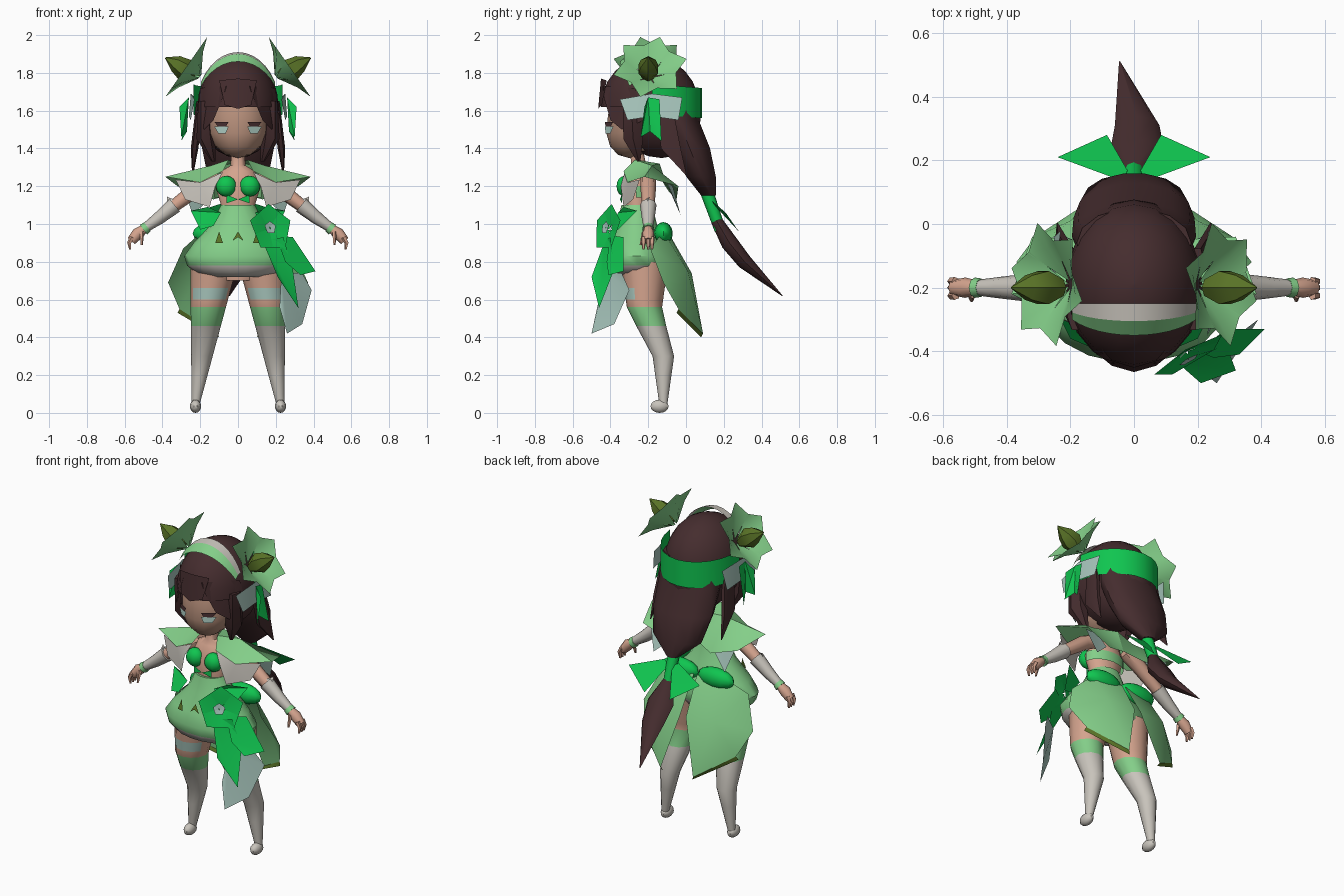
import bpy
import bmesh
from math import sin, cos, pi, radians
from mathutils import Vector

cube = bpy.data.objects.get("Cube")
if cube:
    bpy.data.objects.remove(cube, do_unlink=True)


def material(name, *rgb):
    mat = bpy.data.materials.new(name)
    mat.use_nodes = True
    mat.diffuse_color = (*rgb, 1)
    mat.node_tree.nodes["Principled BSDF"].inputs["Base Color"].default_value = (*rgb, 1)
    return mat


HAIR = material("dark brown hair", .06, .026, .028)
SKIN = material("warm skin", .66, .37, .27)
FACE = material("face skin", .48, .28, .2)
LEAF = material("light green", .23, .62, .25)
BRIGHT = material("bright green", .005, .56, .08)
OLIVE = material("olive bud", .1, .17, .02)
GREY = material("warm grey cloth", .58, .55, .5)
AQUA = material("pale aqua cloth", .4, .58, .52)


def build(name, points, faces, mats, rule=None):
    """Make one mesh object; rule picks a material index from a face centre."""
    mesh = bpy.data.meshes.new(name)
    mesh.from_pydata([tuple(point) for point in points], [], faces)
    for mat in mats if isinstance(mats, list) else [mats]:
        mesh.materials.append(mat)
    bm = bmesh.new()
    bm.from_mesh(mesh)
    bmesh.ops.recalc_face_normals(bm, faces=bm.faces)
    bm.to_mesh(mesh)
    bm.free()
    if rule:
        for face in mesh.polygons:
            face.material_index = rule(face.center)
    obj = bpy.data.objects.new(name, mesh)
    bpy.context.collection.objects.link(obj)
    return obj


def sheet(name, points, mat, closed=False):
    """Thin cloth piece: a fan of triangles around the first point."""
    count = len(points)
    faces = [(0, i, i + 1) for i in range(1, count - 1)]
    if closed:
        faces.append((0, count - 1, 1))
    return build(name, points, faces, mat)


def loft(name, sections, mats, sides=12, side_axis=None, rule=None):
    """Join elliptical rings; with side_axis they turn to follow the path."""
    centres = [Vector(section[:3]) for section in sections]
    last = len(centres) - 1
    points, faces = [], []
    for i, (centre, section) in enumerate(zip(centres, sections)):
        u, v = Vector((1, 0, 0)), Vector((0, 1, 0))
        if side_axis:
            along = centres[min(i + 1, last)] - centres[max(i - 1, 0)]
            v = Vector(side_axis)
            u = v.cross(along).normalized()
        for k in range(sides):
            angle = 2 * pi * k / sides
            points.append(centre + u * cos(angle) * section[3] + v * sin(angle) * section[-1])
    for ring in range(last):
        for k in range(sides):
            a, b = ring * sides + k, ring * sides + (k + 1) % sides
            faces.append((a, b, b + sides, a + sides))
    faces += [range(sides), range(len(points) - sides, len(points))]
    return build(name, points, faces, mats, rule)


def limb(name, path, mat, sides=8):
    """Tube in the arm plane from (x, z, radius) points."""
    loft(name, [(x, -.2, z, radius) for x, z, radius in path], mat, sides, (0, 1, 0))


def blob(name, centres, radii, mat, sides=12, rings=8, lean=0):
    """Ellipsoid; lean pushes its lower half forward."""
    x, y, z = centres[0]
    sections = []
    for i in range(rings + 1):
        height, width = cos(pi * i / rings), max(sin(pi * i / rings), .02)
        sections.append((x, y + lean * min(height, 0), z + radii[2] * height, radii[0] * width, radii[1] * width))
    return loft(name, sections, mat, sides)


def both(maker, name, points, *args, **kw):
    """Make the part on the left (+x) and mirrored on the right."""
    for label, side in (("left_", 1), ("right_", -1)):
        maker(label + name, [(point[0] * side, *point[1:]) for point in points], *args, **kw)


def flower(name, centre, axis, radius, count, mat, cup, width):
    """Ring of cupped petals, each a kite with a sunken middle."""
    turn = Vector(axis).to_track_quat('Z', 'Y')
    outline = ((.05, 0, 0), (.6, width, cup), (1, 0, cup), (.6, -width, cup), (.6, 0, cup * .7))
    points, faces = [], []
    for k in range(count):
        a, n = 2 * pi * (k + .25) / count, len(points)
        for r, w, h in outline:
            local = Vector((r * cos(a) - w * sin(a), r * sin(a) + w * cos(a), h))
            points.append(Vector(centre) + turn @ (local * radius))
        faces += [(n + i, n + (i + 1) % 4, n + 4) for i in range(4)]
    build(name, points, faces, mat)


def arc_band(name, point, start, end, mat, steps=12):
    """Strip whose two edges come from point(angle, edge)."""
    angles = [radians(start + (end - start) * i / steps) for i in range(steps + 1)]
    points = [point(angle, edge) for angle in angles for edge in (0, 1)]
    faces = [(i, i + 1, i + 3, i + 2) for i in range(0, 2 * steps, 2)]
    build(name, points, faces, mat)


# Head and face
blob("head", [(0, -.25, 1.56)], (.17, .165, .21), FACE, 16, lean=.05)
for part, low, high, mat in (("eye", 1.48, 1.515, AQUA), ("eyelash", 1.515, 1.54, HAIR)):
    both(sheet, part, [(.065, -.425, low), (.105, -.4, low), (.125, -.385, high), (.05, -.43, high)], mat)

# Hair cap with the face opening removed
cap = blob("hair_cap", [(0, -.19, 1.62)], (.215, .26, .27), HAIR, 20, 12, lean=-.06)
bm = bmesh.new()
bm.from_mesh(cap.data)
opening = [f for f in bm.faces if f.calc_center_median().z < 1.65 and f.calc_center_median().y < -.25]
bmesh.ops.delete(bm, geom=opening, context='FACES')
bm.to_mesh(cap.data)
bm.free()

# Fringe and side locks
sheet("fringe_centre", [(0, -.45, 1.77), (-.1, -.42, 1.76), (-.07, -.445, 1.63), (0, -.465, 1.61),
                        (.07, -.445, 1.63), (.1, -.42, 1.76)], HAIR)
both(sheet, "fringe_side", [(.2, -.27, 1.72), (.06, -.44, 1.73), (.08, -.435, 1.67), (.13, -.4, 1.55),
                            (.18, -.34, 1.5), (.215, -.22, 1.55)], HAIR)
both(loft, "cheek_lock", [(.18, -.29, 1.65, .03, .05), (.17, -.28, 1.45, .05, .06), (.13, -.25, 1.33, .01)], HAIR, 6)
both(loft, "long_lock", [(.2, -.12, 1.65, .02, .05), (.23, -.08, 1.4, .02, .06), (.24, 0, 1.26, .003)], HAIR, 6)

# Back hair, tie and tail
loft("back_hair", [(0, -.06, 1.7, .18, .11), (0, -.04, 1.55, .195, .11), (0, .02, 1.4, .19, .11),
                   (0, .08, 1.25, .16, .08), (0, .12, 1.15, .04)], HAIR, 14)
loft("hair_tie", [(0, .11, 1.17, .035), (0, .18, .97, .03)], BRIGHT, 8, (1, 0, 0))
loft("tail", [(0, .16, 1.02, .03), (.01, .23, .9, .045, .085), (.01, .31, .8, .04, .07),
              (-.045, .51, .62, .002)], HAIR, 8, (1, 0, 0))
both(sheet, "tie_bow", [(.01, .15, 1.1), (.05, .14, 1.12), (.24, .21, 1.06), (.085, .28, .96)], BRIGHT)

# Bands on the head
arc_band("back_band", lambda a, e: (.235 * cos(a), -.18 + .265 * sin(a), 1.74 - .16 * e - .02 * sin(a)),
         0, 180, BRIGHT)
arc_band("headband_top", lambda a, e: (.225 * sin(a), -.25 - .055 * e * cos(a), 1.6 + (.31 - .01 * e) * cos(a)),
         -60, 60, GREY)
arc_band("headband_front", lambda a, e: (.225 * sin(a), -.25 - (.055 + .045 * e) * cos(a),
                                         1.6 + (.3 - .04 * e) * cos(a)), -60, 60, LEAF)

# Head flowers with buds and ribbons
for label, side in (("left_", 1), ("right_", -1)):
    flower(label + "head_flower", (side * .2, -.19, 1.78), (side * .8, 0, .56), .2, 6, LEAF, .45, .37)
both(limb, "flower_bud", [(.23, 1.78, .03), (.285, 1.82, .06), (.33, 1.85, .045), (.385, 1.88, .003)], OLIVE, 6)
both(sheet, "flower_ribbon", [(.25, -.18, 1.69), (.23, -.35, 1.66), (.25, -.31, 1.55), (.26, -.18, 1.57),
                              (.25, -.04, 1.55), (.23, -.02, 1.67)], AQUA)
both(sheet, "hanging_ribbon", [(.26, -.2, 1.67), (.31, -.22, 1.62), (.3, -.24, 1.46), (.27, -.19, 1.49),
                               (.3, -.13, 1.44), (.26, -.14, 1.66)], BRIGHT)

# Torso and bodice
loft("torso", [(0, -.26, 1.38, .035), (0, -.25, 1.31, .04), (0, -.25, 1.28, .09, .055), (0, -.26, 1.2, .12, .085),
               (0, -.26, 1.1, .09, .07), (0, -.23, .9, .17, .11), (0, -.22, .7, .1)], SKIN)
both(blob, "bodice_cup", [(.062, -.325, 1.2)], (.055, .045, .055), BRIGHT, 10)
both(sheet, "bodice_bow", [(0, -.35, 1.13), (.06, -.34, 1.155), (.06, -.34, 1.11)], BRIGHT)
arc_band("bodice_back", lambda a, e: (.125 * cos(a), -.265 + .09 * sin(a), 1.2 - .06 * e), 0, 180, LEAF)

# Shoulder cape
both(sheet, "cape", [(.14, -.18, 1.31), (.05, -.27, 1.34), (.08, -.33, 1.28), (.2, -.31, 1.22), (.385, -.22, 1.25),
                     (.32, -.04, 1.2), (.13, -.05, 1.13), (0, -.09, 1.17), (0, -.14, 1.32)], LEAF, closed=True)
both(sheet, "cape_lining", [(.2, -.305, 1.22), (.33, -.245, 1.235), (.28, -.28, 1.13), (.15, -.33, 1.09),
                            (.12, -.345, 1.2), (.08, -.325, 1.275)], GREY)
both(sheet, "cape_back_tip", [(.18, -.1, 1.22), (.29, -.07, 1.2), (.24, -.03, 1.05), (.14, -.07, 1.14)], AQUA)

# Arms, gloves and hands
both(limb, "arm", [(.1, 1.25, .04), (.2, 1.2, .042), (.4, 1.05, .03)], SKIN)
both(limb, "glove", [(.335, 1.1, .044), (.42, 1.03, .034), (.49, .98, .025)], GREY)
both(sheet, "glove_leaf", [(.32, -.23, 1.12), (.375, -.19, 1.145), (.38, -.23, 1.07)], GREY)
both(limb, "wrist_cuff", [(.48, .985, .029), (.5, .97, .032)], LEAF)
both(limb, "hand", [(.49, .98, .022), (.53, .95, .032), (.565, .91, .025)], SKIN)
for finger, y in (("first", -.225), ("middle", -.2), ("last", -.18)):
    both(loft, finger + "_finger", [(.56, y, .93, .014), (.575, y, .9, .012), (.57, y, .865, .006)],
         SKIN, 5, (0, 1, 0))
both(loft, "thumb", [(.51, -.22, .96, .014), (.51, -.24, .89, .006)], SKIN, 5)


# Legs with stocking bands; the pale patch is on the front only
def leg_section(z):
    bend = min(max((z - .3) * 4, 0), 1)
    return (.23 - .13 * z, -.12 - .1 * bend, z, .015 + .14 * z)


def leg_colour(centre):
    if centre.z < .56:
        return 0 if centre.z < .46 else 1
    return 3 if .6 < centre.z < .66 and centre.y < -.25 else 2


both(loft, "leg", [leg_section(z) for z in (.03, .1, .2, .3, .46, .56, .6, .66, .8)], [GREY, LEAF, SKIN, AQUA],
     rule=leg_colour)
both(blob, "foot", [(.225, -.14, .035)], (.03, .05, .035), GREY, 10)

# Bubble skirt with a pale hem
skirt_profile = ((1.1, .09), (1, .14), (.9, .235), (.83, .285), (.78, .27), (.74, .22), (.72, .14))
loft("skirt", [(0, -.26, z, r, .04 + .48 * r) for z, r in skirt_profile], [LEAF, GREY], 18,
     rule=lambda centre: int(centre.z < .78))
both(sheet, "skirt_mark", [(.08, -.42, .9), (.1, -.4, .96), (.12, -.41, .9)], OLIVE)
sheet("middle_skirt_mark", [(0, -.41, .96), (-.03, -.42, .91), (0, -.42, .93), (.03, -.42, .91)], OLIVE)

# Coat tails behind the skirt
both(sheet, "coat_tail", [(.2, .01, .75), (.01, -.09, .95), (.19, -.12, .96), (.29, -.19, .87), (.37, -.12, .69),
                          (.31, -.04, .55), (.11, .09, .42), (.02, .03, .74)], LEAF, closed=True)
both(sheet, "tail_trim", [(.31, -.04, .55), (.11, .09, .42), (.1, .08, .4), (.32, -.05, .53)], OLIVE)
both(blob, "back_bow", [(.12, -.12, .95)], (.12, .05, .06), BRIGHT)
both(sheet, "waist_leaf", [(.09, -.36, 1.06), (.16, -.33, 1.09), (.25, -.26, 1.07), (.2, -.36, .97), (.13, -.39, .99)],
     BRIGHT)

# Waist rosette and its ribbons
ROSETTE_AXIS = (.5, -.85, .2)
flower("waist_rosette", (.165, -.4, .975), ROSETTE_AXIS, .13, 5, BRIGHT, .15, .55)
flower("rosette_heart", (.17, -.425, .98), ROSETTE_AXIS, .035, 5, AQUA, .1, .6)
sheet("long_ribbon", [(.13, -.43, .91), (.24, -.4, .93), (.29, -.38, .76), (.32, -.46, .555), (.21, -.5, .72)], BRIGHT)
sheet("side_ribbon", [(.25, -.42, .8), (.2, -.4, .94), (.29, -.33, .93), (.41, -.33, .75), (.33, -.41, .73)], BRIGHT)
sheet("under_ribbon", [(.23, -.42, .74), (.34, -.34, .74), (.39, -.3, .65), (.34, -.38, .47), (.26, -.5, .42),
                       (.22, -.47, .56)], AQUA)

# Soft shading that keeps sharp edges crisp
bpy.ops.object.select_all(action='DESELECT')
for obj in bpy.context.collection.objects:
    if obj.type == 'MESH':
        obj.select_set(True)
        bpy.context.view_layer.objects.active = obj
bpy.ops.object.shade_smooth_by_angle(angle=radians(45))
